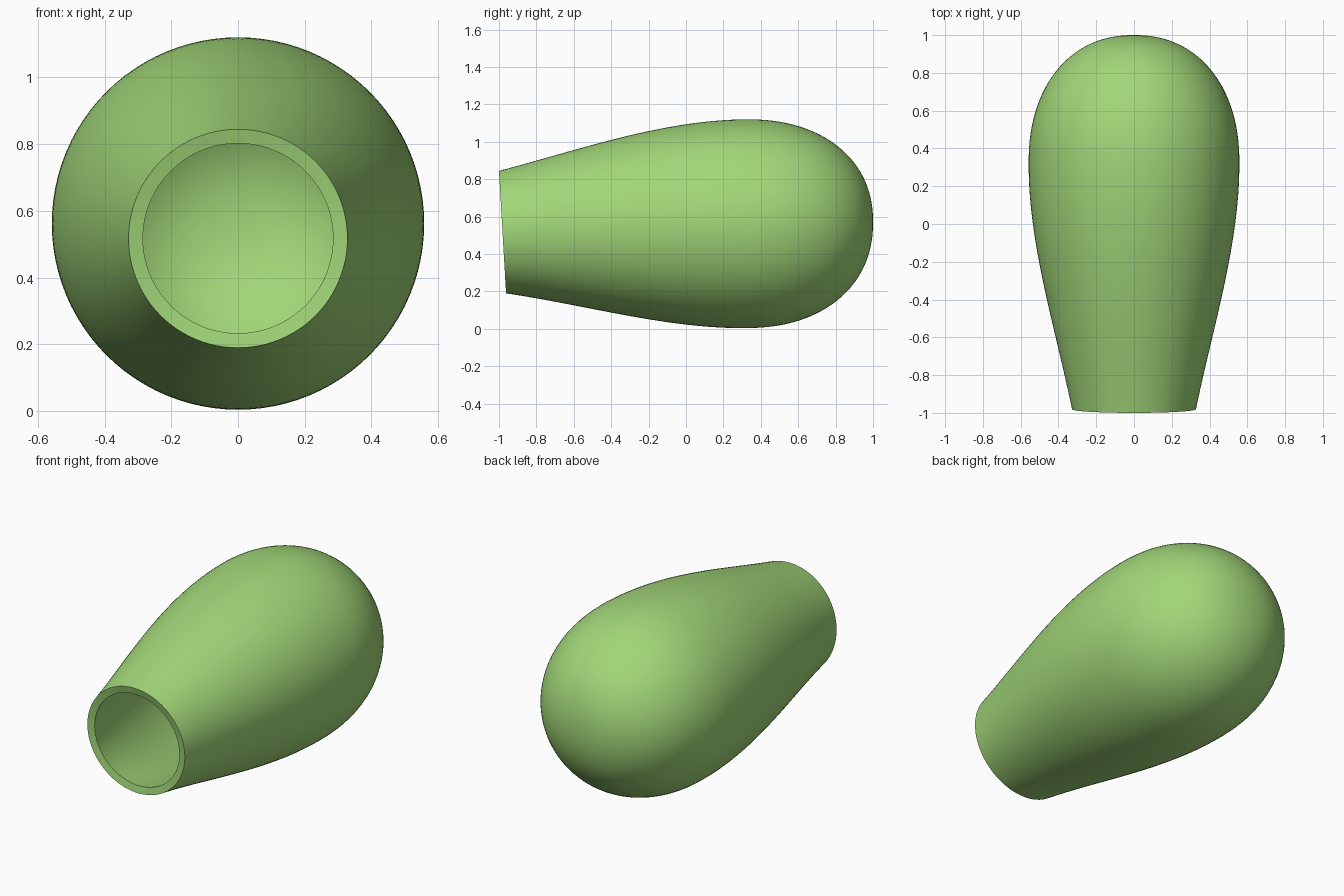
import bpy, bmesh, math

if "Cube" in bpy.data.objects:
    bpy.data.objects.remove(bpy.data.objects["Cube"])

MOUTH, WIDE, TIP = -0.981, 0.32, 1.0
R_MOUTH, R_WIDE = 0.328, 0.558
SEG = 96


def axis(y):
    # gently bent centre line: height and slope
    d = y - MOUTH
    return 0.517 + 0.058 * d - 0.018 * d * d, 0.058 - 0.036 * d


# Profile: tapering neck, then a blunt rounded end
profile = []
for i in range(32):
    u = 1 - i / 32
    y = WIDE - (WIDE - MOUTH) * u
    profile.append((y, R_WIDE - (R_WIDE - R_MOUTH) * (1.84 * u**2 - 0.84 * u**3)))
for i in range(32):
    t = i / 32 * math.pi / 2
    profile.append((WIDE + (TIP - WIDE) * math.sin(t) ** (2 / 2.2),
                    R_WIDE * math.cos(t) ** (2 / 2.2)))

# Shell: rings square to the bent centre line, closed at the tip
bm = bmesh.new()
rings = []
for y, r in profile:
    z, slope = axis(y)
    a = math.atan(slope)
    ring = []
    for k in range(SEG):
        p = 2 * math.pi * k / SEG
        up = r * math.sin(p)
        ring.append(bm.verts.new((r * math.cos(p), y - up * math.sin(a), z + up * math.cos(a))))
    rings.append(ring)
for lo, hi in zip(rings, rings[1:]):
    for k in range(SEG):
        n = (k + 1) % SEG
        bm.faces.new((lo[k], lo[n], hi[n], hi[k]))
pole = bm.verts.new((0, TIP, axis(TIP)[0]))
for k in range(SEG):
    bm.faces.new((rings[-1][k], rings[-1][(k + 1) % SEG], pole))
bm.normal_update()
if pole.normal.y < 0:
    bmesh.ops.reverse_faces(bm, faces=bm.faces[:])

mesh = bpy.data.meshes.new("hollow_bulb")
bm.to_mesh(mesh)
bm.free()
bulb = bpy.data.objects.new("hollow_bulb", mesh)
bpy.context.collection.objects.link(bulb)

# Wall thickness and open rim
wall = bulb.modifiers.new("wall", 'SOLIDIFY')
wall.thickness = 0.044
wall.offset = -1

# Green colour
green = bpy.data.materials.new("green")
green.diffuse_color = (0.36, 0.68, 0.19, 1)
green.use_nodes = True
green.node_tree.nodes["Principled BSDF"].inputs["Base Color"].default_value = green.diffuse_color
mesh.materials.append(green)

bpy.context.view_layer.objects.active = bulb
bulb.select_set(True)
bpy.ops.object.modifier_apply(modifier="wall")
bpy.ops.object.shade_smooth_by_angle(angle=math.radians(40))
